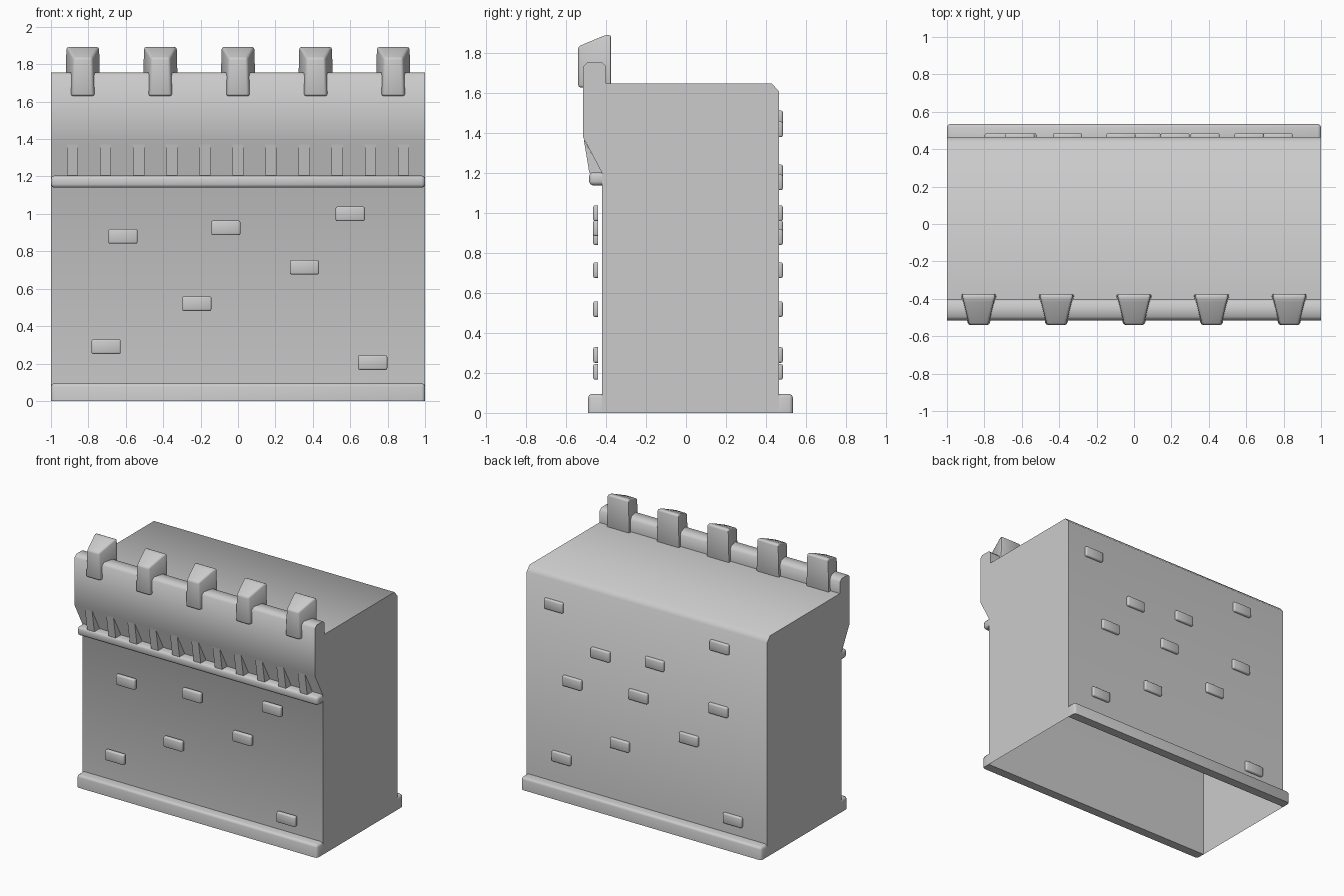
import bpy, bmesh, math
from mathutils import Vector

cube = bpy.data.objects.get("Cube")
if cube:
    bpy.data.objects.remove(cube, do_unlink=True)

stone = bpy.data.materials.new("grey_stone")
stone.use_nodes = True
GREY = (0.6, 0.6, 0.6, 1)
stone.diffuse_color = GREY
stone.node_tree.nodes["Principled BSDF"].inputs["Base Color"].default_value = GREY

FRONT, BACK, ROOF = -0.42, 0.465, 1.65


def finish(name, bm, angle=50):
    bmesh.ops.recalc_face_normals(bm, faces=bm.faces)
    mesh = bpy.data.meshes.new(name)
    bm.to_mesh(mesh)
    bm.free()
    mesh.materials.append(stone)
    obj = bpy.data.objects.new(name, mesh)
    bpy.context.collection.objects.link(obj)
    bpy.ops.object.select_all(action='DESELECT')
    obj.select_set(True)
    bpy.context.view_layer.objects.active = obj
    bpy.ops.object.shade_smooth_by_angle(angle=math.radians(angle))
    return obj


def prism(profile, x0, x1):
    """Extrude a y-z outline along x."""
    bm = bmesh.new()
    face = bm.faces.new([bm.verts.new((x0, y, z)) for y, z in profile])
    ext = bmesh.ops.extrude_face_region(bm, geom=[face], use_keep_orig=True)
    verts = [g for g in ext["geom"] if isinstance(g, bmesh.types.BMVert)]
    bmesh.ops.translate(bm, vec=(x1 - x0, 0, 0), verts=verts)
    bmesh.ops.recalc_face_normals(bm, faces=bm.faces)
    return bm


def soften(bm, width, segments=2, keep=lambda p: False):
    """Bevel every edge except those lying wholly on a kept plane."""
    edges = [e for e in bm.edges if not all(keep(v.co) for v in e.verts)]
    bmesh.ops.bevel(bm, geom=edges, offset=width, segments=segments,
                    profile=0.5, affect='EDGES', clamp_overlap=True)


def block(x0, x1, y0, y1, z0, z1):
    return prism([(y0, z0), (y0, z1), (y1, z1), (y1, z0)], x0, x1)


# Hollow wall shell with overhanging parapet, open underneath
bm = prism([(FRONT, 0), (FRONT, 1.2), (-0.515, 1.38), (-0.515, 1.735),
            (-0.495, 1.755), (-0.42, 1.755), (-0.4, 1.735), (-0.4, ROOF),
            (0.43, ROOF), (BACK, 1.61), (BACK, 0)], -1, 1)
floor = [f for f in bm.faces if all(v.co.z < 0.001 for v in f.verts)]
bmesh.ops.delete(bm, geom=floor, context='FACES_ONLY')
finish("wall_body", bm)

# Plinths along the foot of the front and back
for name, inner, outer in (("front_plinth", FRONT, -0.49), ("back_plinth", BACK, 0.535)):
    bm = block(-1, 1, min(inner, outer), max(inner, outer), 0, 0.095)
    soften(bm, 0.018, keep=lambda p: p.z < 0.001 or abs(p.y - inner) < 0.001)
    finish(name, bm)

# String course below the parapet
bm = block(-1, 1, -0.485, FRONT, 1.14, 1.205)
soften(bm, 0.018, keep=lambda p: abs(p.y - FRONT) < 0.001)
finish("string_course", bm)

# Row of wedge corbels under the overhang
for i in range(11):
    x = (i - 5) * 0.177
    bm = prism([(FRONT, 1.205), (-0.485, 1.205), (-0.512, 1.37)], x - 0.03, x + 0.03)
    finish(f"corbel_{i + 1}", bm, 30)

# Merlons: wide at the back, narrow in front, with a sloping top
for i in range(5):
    x = (i - 2) * 0.415
    bm = prism([(-0.54, 1.63), (-0.54, 1.835), (-0.405, 1.892),
                (-0.375, 1.892), (-0.375, 1.63)], -1, 1)
    for v in bm.verts:
        t = (v.co.y + 0.54) / 0.165
        half = 0.057 + 0.04 * t
        if v.co.z > 1.7:
            half -= 0.007
        v.co.x = x + math.copysign(half, v.co.x)
    soften(bm, 0.012)
    finish(f"merlon_{i + 1}", bm)

# Raised bricks; the lower seven repeat on the back, turned half round
shared = [(-0.615, 0.88), (-0.065, 0.925), (0.6, 1.0), (0.355, 0.715),
          (-0.22, 0.52), (-0.705, 0.29), (0.72, 0.205)]
upper = [(0.77, 1.42), (-0.61, 1.475), (0.38, 1.155), (-0.07, 1.205)]


def brick(name, x, z, inner, outer):
    bm = block(x - 0.078, x + 0.078, min(inner, outer), max(inner, outer),
               z - 0.039, z + 0.039)
    soften(bm, 0.009, keep=lambda p: abs(p.y - inner) < 0.001)
    finish(name, bm)


for i, (x, z) in enumerate(shared):
    brick(f"front_brick_{i + 1}", x, z, -0.44, -0.465)
for i, (x, z) in enumerate([(-x, z) for x, z in shared] + upper):
    brick(f"back_brick_{i + 1}", x, z, BACK, 0.485)
